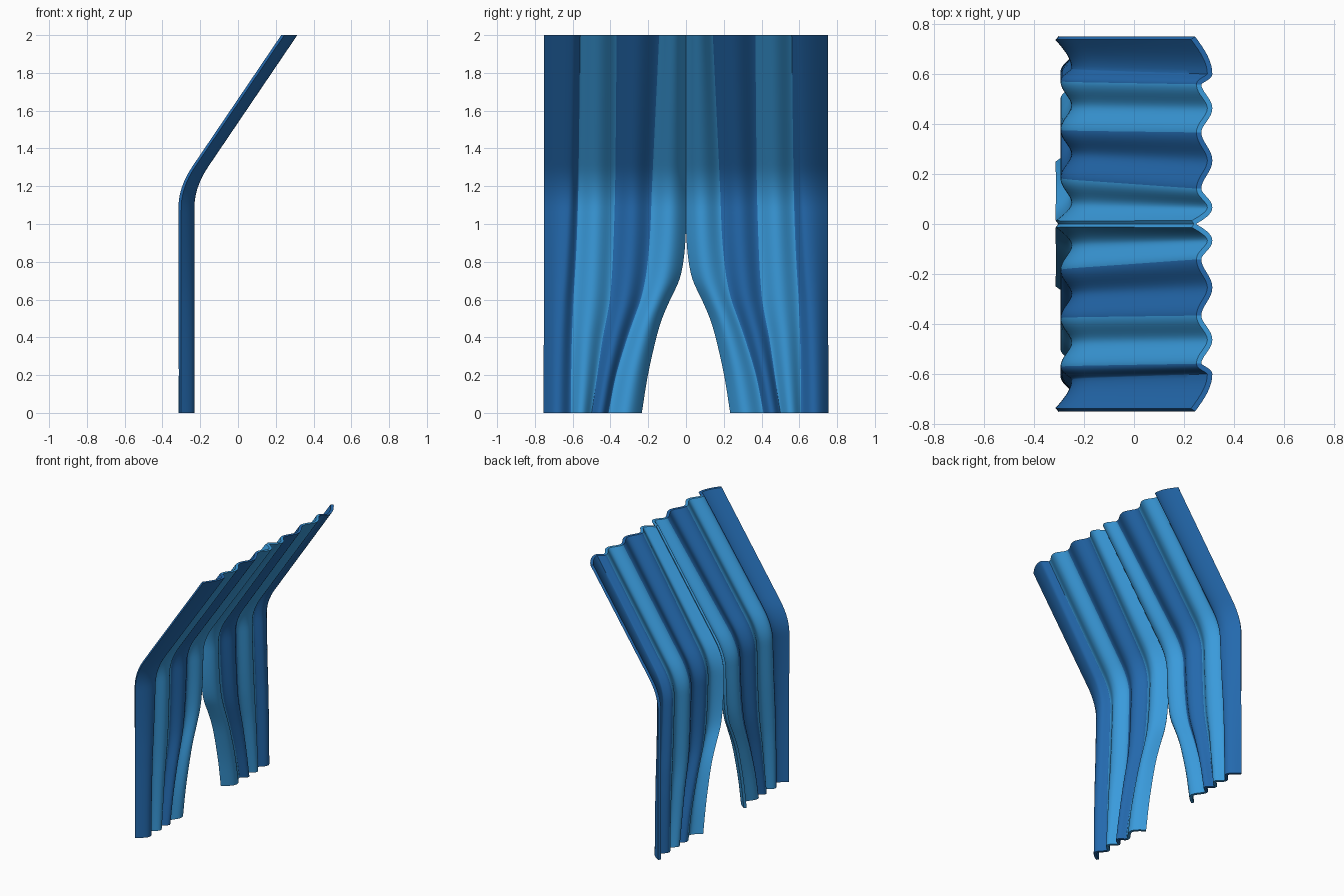
import bpy, bmesh, math

if "Cube" in bpy.data.objects:
    bpy.data.objects.remove(bpy.data.objects["Cube"])

THICK = 0.02
STEPS = 8          # columns per half fold
ROWS = 64

def material(name, rgb):
    m = bpy.data.materials.new(name)
    m.diffuse_color = (*rgb, 1)
    m.use_nodes = True
    m.node_tree.nodes["Principled BSDF"].inputs["Base Color"].default_value = m.diffuse_color
    return m

dark = material("deep blue", (0.017, 0.141, 0.42))
light = material("light blue", (0.042, 0.328, 0.716))

# height: inner hem, three stripe valleys, position of the outermost ridge
KEYS = [(0.0, .242, .41, .50, .61, .50), (0.2, .21, .37, .47, .608, .48),
        (0.4, .165, .31, .44, .604, .45), (0.5, .135, .275, .42, .60, .43),
        (0.6, .092, .24, .403, .596, .41), (0.7, .045, .217, .394, .59, .38),
        (0.8, .022, .203, .388, .584, .36), (0.95, .009, .19, .382, .577, .33),
        (1.2, .005, .18, .375, .57, .29), (2.0, .005, .142, .367, .56, .22)]

def controls(z):
    """Smoothly interpolated fold positions at height z."""
    i = max(k for k in range(len(KEYS) - 1) if KEYS[k][0] <= z + 1e-9)
    a, b = KEYS[i], KEYS[i + 1]
    p, q = KEYS[max(i - 1, 0)], KEYS[min(i + 2, len(KEYS) - 1)]
    h = b[0] - a[0]
    t = (z - a[0]) / h
    out = []
    for c in range(1, 6):
        ma = (b[c] - p[c]) / (b[0] - p[0]) * h
        mb = (q[c] - a[c]) / (q[0] - a[0]) * h
        out.append((2*t**3 - 3*t*t + 1) * a[c] + (t**3 - 2*t*t + t) * ma
                   + (3*t*t - 2*t**3) * b[c] + (t**3 - t*t) * mb)
    return out

def lean(z):
    """Sideways shift: straight below, slanted above, rounded bend."""
    slope, z0, r = 0.677, 1.195, 0.11
    if z < z0 - r:
        return 0
    if z > z0 + r:
        return slope * (z - z0)
    return slope * (z - z0 + r) ** 2 / (4 * r)

EDGE, RIDGE, VALLEY = -0.308, -0.241, -0.285

def section(z):
    """Closed outline of the pleated cloth at height z."""
    e, b3, b2, b1, f = controls(z)
    out = 0.745
    ys = [e, e + (b3 - e) * .45, b3, (b3 + b2) / 2, b2, (b2 + b1) / 2,
          b1, b1 + (out - b1) * f, out]
    xs = [EDGE, RIDGE, VALLEY, RIDGE, VALLEY, RIDGE, VALLEY, RIDGE, EDGE]
    pts = []
    for i in range(8):
        for s in range(STEPS):
            t = s / STEPS
            w = (1 - math.cos(math.pi * t)) / 2
            if i == 0:
                w = math.sin(math.pi * t / 2)
            if i == 7:
                w = 1 - math.cos(math.pi * t / 2)
            pts.append((xs[i] + (xs[i+1] - xs[i]) * w, ys[i] + (ys[i+1] - ys[i]) * t))
    pts.append((xs[8], ys[8]))
    front, back = [], []
    for i, (x, y) in enumerate(pts):
        a, b = pts[max(i - 1, 0)], pts[min(i + 1, len(pts) - 1)]
        dx, dy = b[0] - a[0], b[1] - a[1]
        k = THICK / 2 / math.hypot(dx, dy)
        front.append((x + dy * k, y - dx * k))
        back.append((x - dy * k, y + dx * k))
    return front + back[::-1]

def curtain(name, side):
    bm = bmesh.new()
    rings = []
    for r in range(ROWS + 1):
        z = 2 * r / ROWS
        rings.append([bm.verts.new((x + lean(z), side * y, z)) for x, y in section(z)])
    n = len(rings[0])
    half = n // 2

    def stripe(i):               # alternate colour, changing at each valley
        col = i if i < half else n - 2 - i
        col = min(max(col, 0), half - 2)
        return 1 if (col // (2 * STEPS)) % 2 == 0 else 0

    for lo, hi in zip(rings, rings[1:]):
        for i in range(n):
            j = (i + 1) % n
            f = bm.faces.new((lo[i], lo[j], hi[j], hi[i]))
            f.material_index = 0 if i == half - 1 else 1 if i == n - 1 else stripe(i)
    # top and bottom hems
    for ring in (rings[0], rings[-1]):
        for i in range(half - 1):
            f = bm.faces.new((ring[i], ring[i+1], ring[n-2-i], ring[n-1-i]))
            f.material_index = stripe(i)
    bmesh.ops.recalc_face_normals(bm, faces=bm.faces[:])
    me = bpy.data.meshes.new(name)
    bm.to_mesh(me)
    bm.free()
    me.materials.append(dark)
    me.materials.append(light)
    ob = bpy.data.objects.new(name, me)
    bpy.context.collection.objects.link(ob)
    bpy.ops.object.select_all(action='DESELECT')
    ob.select_set(True)
    bpy.context.view_layer.objects.active = ob
    bpy.ops.object.shade_smooth_by_angle(angle=math.radians(40))

curtain("left_curtain", 1)
curtain("right_curtain", -1)
